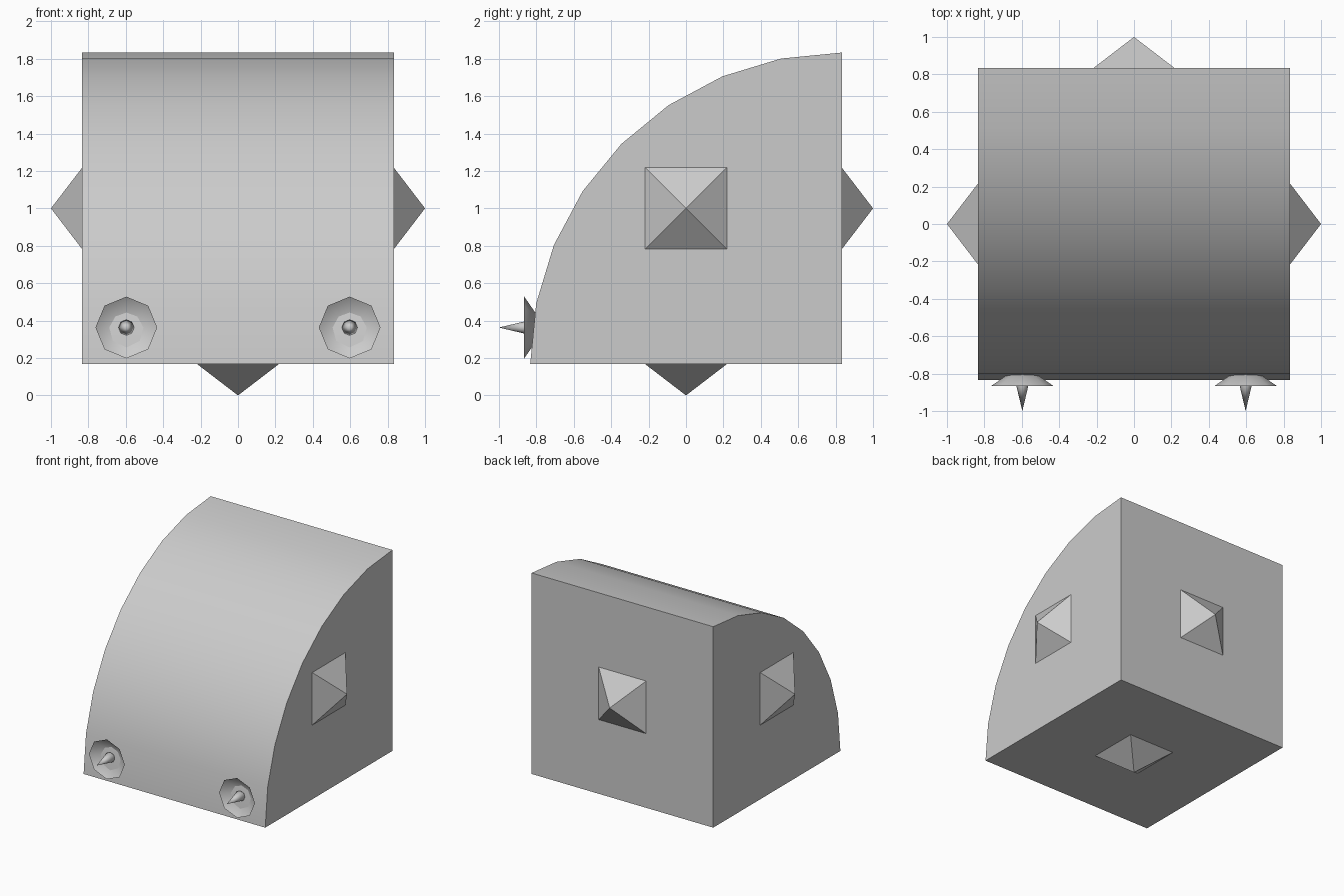
import bpy, bmesh
from math import sin, cos, pi, radians, sqrt
from mathutils import Matrix, Vector

if "Cube" in bpy.data.objects:
    bpy.data.objects.remove(bpy.data.objects["Cube"])

H = 0.833        # half width of the body
CZ = 1.0         # height of the body centre


def finish(bm, name, smooth=True):
    bmesh.ops.recalc_face_normals(bm, faces=bm.faces)
    mesh = bpy.data.meshes.new(name)
    bm.to_mesh(mesh)
    bm.free()
    ob = bpy.data.objects.new(name, mesh)
    bpy.context.collection.objects.link(ob)
    if smooth:
        bpy.ops.object.select_all(action='DESELECT')
        ob.select_set(True)
        bpy.context.view_layer.objects.active = ob
        bpy.ops.object.shade_smooth_by_angle(angle=radians(30))
    return ob


# Body: quarter-round profile extruded across x
bm = bmesh.new()
profile = [(H, CZ - H)]
for i in range(9):
    a = i * pi / 16
    profile.append((H - 2 * H * cos(a), CZ - H + 2 * H * sin(a)))
face = bm.faces.new([bm.verts.new((-H, y, z)) for y, z in profile])
ext = bmesh.ops.extrude_face_region(bm, geom=[face])
bmesh.ops.translate(bm, vec=(2 * H, 0, 0),
                    verts=[v for v in ext['geom'] if isinstance(v, bmesh.types.BMVert)])
finish(bm, "body")

# Pyramid studs on both sides, the back and the bottom
for name, d in (("left_stud", (-1, 0, 0)), ("right_stud", (1, 0, 0)),
                ("back_stud", (0, 1, 0)), ("bottom_stud", (0, 0, -1))):
    d = Vector(d)
    # axis-aligned frame whose z axis points outward
    side = Vector((0, 1, 0)) if d.x else Vector((1, 0, 0))
    rot = Matrix((side, d.cross(side), d)).transposed().to_4x4()
    place = Matrix.Translation(Vector((0, 0, CZ)) + d * (H + 1) / 2)
    bm = bmesh.new()
    bmesh.ops.create_cone(bm, cap_ends=True, segments=4, radius1=0.218 * sqrt(2),
                          radius2=0, depth=1 - H,
                          matrix=place @ rot @ Matrix.Rotation(pi / 4, 4, 'Z'))
    finish(bm, name, smooth=False)


def turned(name, x, z, points):
    """Eight-sided turned shape about the y axis from (radius, y) points."""
    bm = bmesh.new()
    vs = [bm.verts.new((x + r, y, z)) for r, y in points]
    es = [bm.edges.new(p) for p in zip(vs, vs[1:])]
    bmesh.ops.spin(bm, geom=vs + es, cent=(x, 0, z), axis=(0, 1, 0),
                   angle=2 * pi, steps=8, use_duplicate=False)
    bmesh.ops.remove_doubles(bm, verts=bm.verts, dist=1e-4)
    ob = finish(bm, name, smooth=False)
    ob.data.polygons.foreach_set("use_smooth", [True] * len(ob.data.polygons))
    return ob


# Lamps: open conical dish with a pointed spike in the middle
for side, x in (("left", -0.597), ("right", 0.597)):
    turned(side + "_lamp_dish", x, 0.363, [(0.165, -0.865), (0, -0.75)])
    turned(side + "_lamp_spike", x, 0.363, [(0, -1.0), (0.042, -0.823), (0.03, -0.805), (0, -0.797)])
